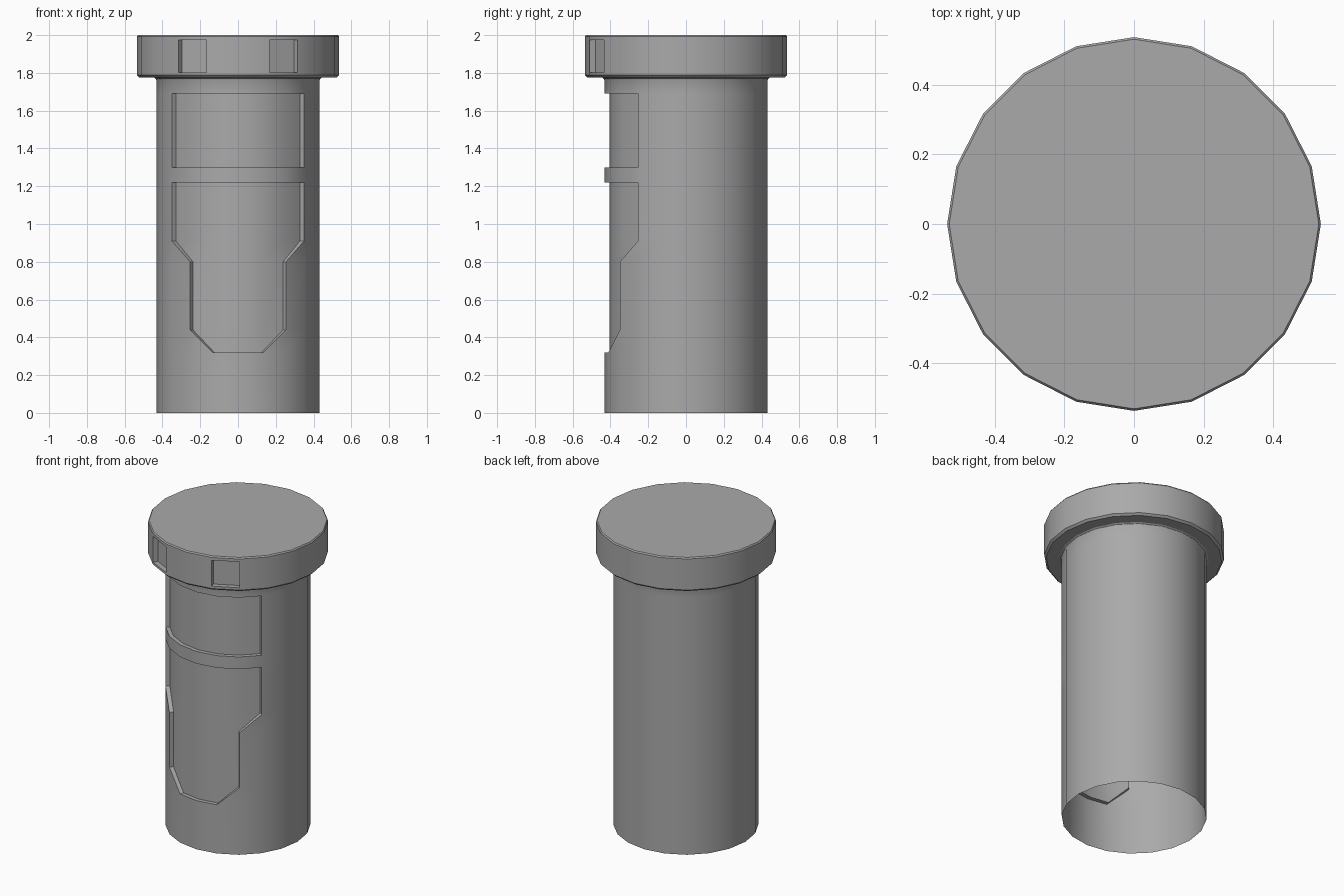
import bpy
import bmesh
from math import sin, cos, atan2, degrees, radians, tau

cube = bpy.data.objects.get("Cube")
if cube:
    bpy.data.objects.remove(cube, do_unlink=True)

SIDES = 20

grey = bpy.data.materials.new("mid grey")
grey.use_nodes = True
grey.diffuse_color = (0.4, 0.4, 0.4, 1)
grey.node_tree.nodes["Principled BSDF"].inputs["Base Color"].default_value = (0.4, 0.4, 0.4, 1)


def lathe(profile, closed_top=False):
    """Turn a list of (radius, z) into a faceted shell, starting at the front."""
    bm = bmesh.new()
    rings = []
    for r, z in profile:
        angles = [tau * i / SIDES for i in range(SIDES)]
        rings.append([bm.verts.new((r * sin(a), -r * cos(a), z)) for a in angles])
    for low, high in zip(rings, rings[1:]):
        for i in range(SIDES):
            k = (i + 1) % SIDES
            bm.faces.new((low[i], low[k], high[k], high[i]))
    if closed_top:
        bm.faces.new(rings[-1])
    return bm


def front_angle(p):
    return abs(degrees(atan2(p.x, -p.y)))


def sink(bm, faces, scale):
    """Push a region of faces in towards the axis, leaving side walls."""
    result = bmesh.ops.extrude_face_region(bm, geom=faces)
    for v in result["geom"]:
        if isinstance(v, bmesh.types.BMVert):
            v.co.x *= scale
            v.co.y *= scale
    # Open the recess by removing the outer faces
    bmesh.ops.delete(bm, geom=[f for f in faces if f.is_valid], context="FACES")


def finish(bm, name):
    mesh = bpy.data.meshes.new(name)
    bm.to_mesh(mesh)
    bm.free()
    mesh.materials.append(grey)
    obj = bpy.data.objects.new(name, mesh)
    bpy.context.collection.objects.link(obj)
    bpy.ops.object.select_all(action="DESELECT")
    obj.select_set(True)
    bpy.context.view_layer.objects.active = obj
    bpy.ops.object.shade_smooth_by_angle(angle=radians(30))


# Tube, open at the bottom, with a small fillet under the cap
levels = [0, 0.32, 0.44, 0.80, 0.91, 1.22, 1.30, 1.69, 1.76]
tube = lathe([(0.432, z) for z in levels] + [(0.436, 1.77), (0.445, 1.776)])

# Slanted corners of the lower panel
for f in list(tube.faces):
    c = f.calc_center_median()
    a = front_angle(c)
    if (0.32 < c.z < 0.44 and 18 < a < 36) or (0.80 < c.z < 0.91 and 36 < a < 54):
        corner = sorted(f.verts, key=lambda v: round(v.co.z, 3) * 10000 + front_angle(v.co))
        bmesh.utils.face_split(f, corner[0], corner[-1])


def panel_limit(z):
    """Half width of the sunken panels, in degrees, at height z."""
    if z < 0.44:
        return 18 + 18 * (z - 0.32) / 0.12
    if z < 0.80:
        return 36
    return min(54, 36 + 18 * (z - 0.80) / 0.11)


# Upper and lower sunken panels with a band left between them
panels = []
for f in tube.faces:
    c = f.calc_center_median()
    if (0.32 < c.z < 1.22 or 1.30 < c.z < 1.69) and front_angle(c) < panel_limit(c.z):
        panels.append(f)
sink(tube, panels, 0.94)
finish(tube, "tube_body")

# Cap with chamfered rims and two notches at the front
cap = lathe([(0.445, 1.776), (0.523, 1.776), (0.536, 1.788), (0.536, 1.803), (0.536, 1.973),
             (0.536, 1.992), (0.53, 2.0)], closed_top=True)
notches = []
for f in cap.faces:
    c = f.calc_center_median()
    if 1.81 < c.z < 1.97 and 18 < front_angle(c) < 36:
        notches.append(f)
sink(cap, notches, 0.94)
finish(cap, "cap")
